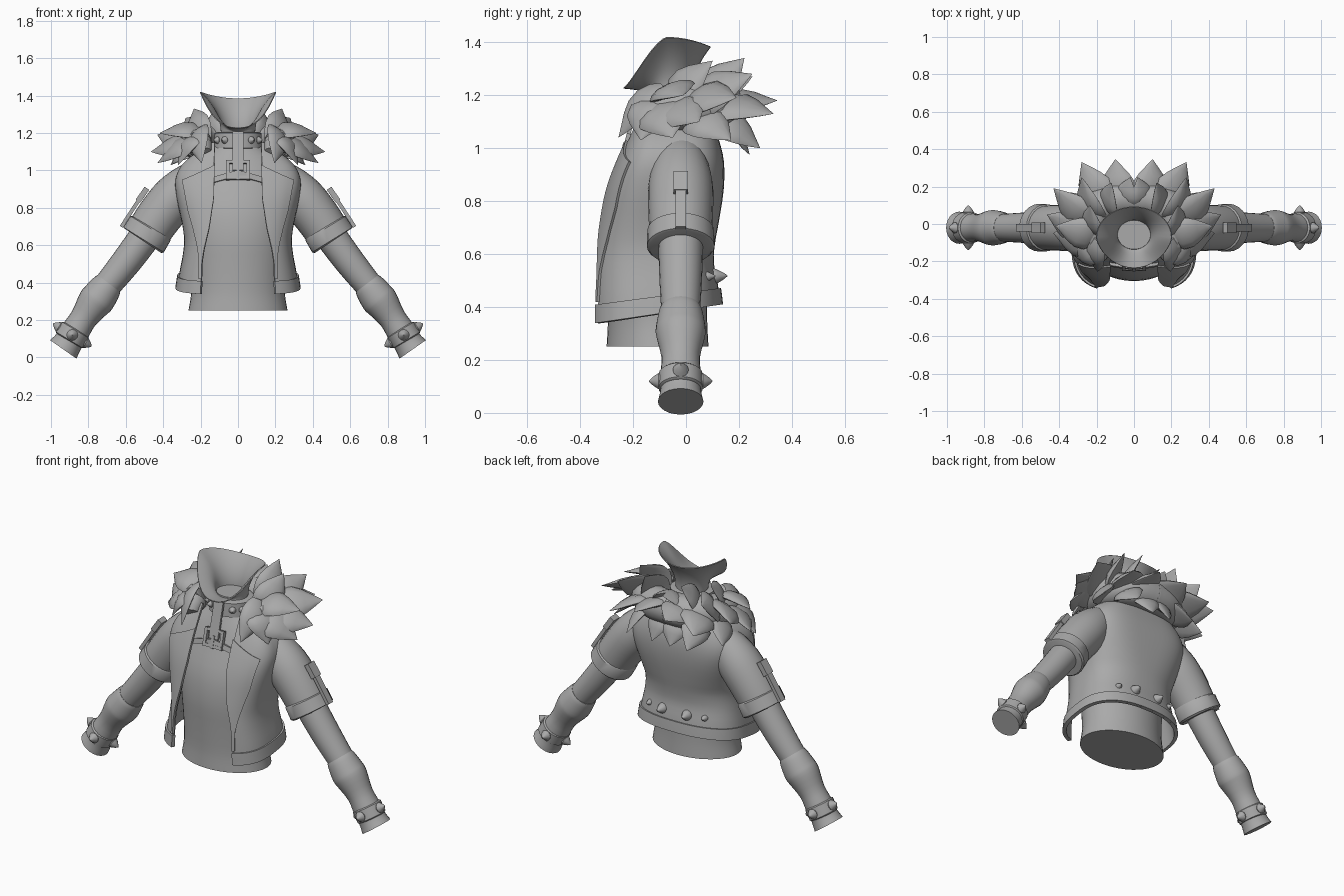
import bpy, bmesh
from math import sin, cos, pi, asin
from mathutils import Vector as V

cube = bpy.data.objects.get("Cube")
if cube:
    bpy.data.objects.remove(cube)

mat = bpy.data.materials.new("plain_grey")
mat.use_nodes = True
GREY = (0.4, 0.4, 0.4, 1)
mat.diffuse_color = GREY
mat.node_tree.nodes["Principled BSDF"].inputs["Base Color"].default_value = GREY
parts = []


def finish(name, bm, mirror=False, thick=0):
    bmesh.ops.recalc_face_normals(bm, faces=bm.faces)
    if thick:
        bmesh.ops.solidify(bm, geom=bm.faces[:], thickness=thick)
        bmesh.ops.recalc_face_normals(bm, faces=bm.faces)
    me = bpy.data.meshes.new(name)
    bm.to_mesh(me)
    bm.free()
    me.materials.append(mat)
    ob = bpy.data.objects.new(name, me)
    bpy.context.collection.objects.link(ob)
    if mirror:
        ob.modifiers.new("Mirror", 'MIRROR')
    parts.append(ob)


def loft(bm, rings, closed=True, caps=True):
    rows = [[bm.verts.new(p) for p in r] for r in rings]
    n = len(rows[0])
    for a, b in zip(rows, rows[1:]):
        for i in range(n if closed else n - 1):
            j = (i + 1) % n
            bm.faces.new((a[i], a[j], b[j], b[i]))
    if caps and closed:
        bm.faces.new(rows[0])
        bm.faces.new(rows[-1])


def smooth(keys, sub=3):
    """Catmull-Rom samples through rows of numbers."""
    k = [V(r) for r in keys]
    k = [2 * k[0] - k[1]] + k + [2 * k[-1] - k[-2]]
    out = []
    for a, b, c, d in zip(k, k[1:], k[2:], k[3:]):
        for s in range(sub):
            t = s / sub
            out.append(b + (c - a) * t / 2 + (a - 2.5 * b + 2 * c - d / 2) * t * t
                       + (1.5 * (b - c) + (d - a) / 2) * t ** 3)
    return out + [k[-2]]


def interp(keys, z):
    if z <= keys[0][0]:
        return keys[0][1:]
    for a, b in zip(keys, keys[1:]):
        if z <= b[0]:
            t = (z - a[0]) / (b[0] - a[0])
            return [p + (q - p) * t for p, q in zip(a[1:], b[1:])]
    return keys[-1][1:]


def tube(name, keys, sides=24, sub=3):
    """Mirrored round tube through (x, y, z, radius) keys."""
    s = smooth(keys, sub)
    pts = [V(k[:3]) for k in s]
    rings = []
    for i, p in enumerate(pts):
        d = (pts[min(i + 1, len(pts) - 1)] - pts[max(i - 1, 0)]).normalized()
        a = d.cross(V((0, 0, 1)) if abs(d.z) < .3 else V((0, 1, 0))).normalized()
        b = d.cross(a)
        rings.append([p + (a * cos(2 * pi * j / sides) + b * sin(2 * pi * j / sides)) * s[i][3]
                      for j in range(sides)])
    bm = bmesh.new()
    loft(bm, rings)
    finish(name, bm, True)


def beam(name, a, b, width, thick, normal, mirror=False):
    """Flat bar from a to b."""
    a, b = V(a), V(b)
    d = (b - a).normalized()
    side = d.cross(V(normal)).normalized()
    n = side.cross(d)
    bm = bmesh.new()
    loft(bm, [[p + side * u * width / 2 + n * v * thick / 2
               for u, v in ((-1, -1), (1, -1), (1, 1), (-1, 1))] for p in (a, b)])
    finish(name, bm, mirror)


def cone(name, base, direction, r, h):
    q = V((0, 0, 1)).rotation_difference(V(direction))
    bm = bmesh.new()
    loft(bm, [[V(base) + q @ V((k * r * cos(a * pi / 6), k * r * sin(a * pi / 6), t * h))
               for a in range(12)] for k, t in ((.9, -.2), (1, .1), (.75, .4), (.4, .75), (.04, 1))])
    finish(name, bm, True)


# Inner shirt: z, half width, front y, back y
shirt = [(.25, .265, -.30, .085), (.35, .25, -.295, .08), (.5, .255, -.30, .08), (.65, .27, -.305, .09),
         (.8, .29, -.285, .11), (.95, .28, -.23, .115), (1.05, .23, -.19, .1),
         (1.12, .14, -.16, .05), (1.17, .1, -.145, .03), (1.22, .088, -.135, .02)]
bm = bmesh.new()
loft(bm, [[(rx * sin(t), (f + b) / 2 - (b - f) / 2 * cos(t), z)
           for t in (i * pi / 20 for i in range(40))] for z, rx, f, b in smooth(shirt)])
finish("shirt", bm)

# Flared neck piece, peaked at both sides and dipping to a point at the front
bm = bmesh.new()
rings = []
for k in range(11):
    f = k / 10
    g = f ** 2
    ring = []
    for i in range(40):
        t = i * pi / 20
        s, c = abs(sin(t)), cos(t)
        x = .2 * sin(t)
        y = -.0725 + .1625 * (c if c > 0 else -abs(c) ** 1.3)
        z = 1.385 + .035 * s * s if c > 0 else 1.23 + .19 * s ** 2.6
        ring.append((.088 * sin(t) * (1 - g) + x * g, (-.0575 + .0775 * c) * (1 - g) + y * g,
                     1.21 * (1 - f) + z * f))
    rings.append(ring)
loft(bm, rings, caps=False)
finish("flared_neck", bm, thick=.005)

# Jacket: z, half width, front y, back y
jacket = smooth([(.375, .325, -.355, .13), (.46, .312, -.355, .12), (.55, .295, -.353, .105),
                 (.63, .288, -.345, .11), (.72, .30, -.328, .125), (.85, .328, -.296, .143),
                 (.95, .335, -.258, .143), (1.03, .30, -.222, .125), (1.1, .22, -.19, .1), (1.15, .16, -.17, .07)])
opening = [(.375, .2), (.53, .197), (.6, .185), (.7, .158), (.85, .133), (1.15, .125)]
MID = -.1


def tilt(y, z):
    return z + .147 * (y - MID) * max(0, min(1, (.8 - z) / .4))


def jacket_ring(z, off=0):
    rx, f, b = interp(jacket, z)
    rx, f, b = rx + off, f - off, b + off
    t0 = asin((interp(opening, z)[0] / rx) ** 1.5)
    back_power = 2.4 + 1.1 * max(0, min(1, (z - .65) / .25))
    ring = []
    for i in range(61):
        t = t0 + (2 * pi - 2 * t0) * i / 60
        c, s = cos(t), sin(t)
        e = 2 / 3 if c > 0 else 2 / back_power
        y = MID + ((f if c > 0 else b) - MID) * abs(c) ** e
        ring.append((rx * abs(s) ** e * (1 if s > 0 else -1), y, tilt(y, z)))
    return ring


bm = bmesh.new()
loft(bm, [jacket_ring(k[0]) for k in jacket], closed=False)
finish("jacket_body", bm, thick=.012)
bm = bmesh.new()
loft(bm, [jacket_ring(.375 + .011 * i, .01) for i in range(7)], closed=False)
finish("hem_band", bm, thick=.022)

# Lapels
seam = [(.45, .212), (.55, .21), (.62, .222), (.7, .243), (.78, .268), (.95, .3), (1.05, .27)]
bm = bmesh.new()
rows = []
for i in range(25):
    row = []
    for j in range(7):
        u = j / 6
        z = .45 + (.58 - .08 * u) * i / 24
        rx, f, b = interp(jacket, z)
        w = interp(opening, z)[0] - .003
        x = w + (interp(seam, z)[0] - w) * u
        y = MID + (f - .009 - MID) * (1 - (x / (rx + .009)) ** 3) ** (1 / 3)
        row.append((x, y, tilt(y, z)))
    rows.append(row)
loft(bm, rows, closed=False)
finish("lapel", bm, mirror=True, thick=.012)

# Sleeves, arms and gloves
AY = -.02
tube("sleeve", [(.16, AY, 1.0, .07), (.25, AY, .945, .1), (.335, AY, .86, .122),
                (.42, AY, .755, .122), (.5, AY, .64, .116)])
tube("sleeve_cuff", [(.464, AY, .697, .118), (.468, AY, .69, .126), (.505, AY, .63, .128), (.509, AY, .624, .119)], sub=1)
tube("arm", [(.42, AY, .755, .086), (.52, AY, .615, .084), (.61, AY, .495, .08), (.72, AY, .36, .072)])
tube("glove", [(.69, AY, .395, .076), (.705, AY, .375, .084), (.745, AY, .32, .094), (.77, AY, .29, .092),
               (.825, AY, .21, .073), (.87, AY, .14, .077), (.905, AY, .085, .077), (.934, AY, .043, .086)])
tube("wrist_band", [(.867, AY, .152, .076), (.87, AY, .147, .083), (.902, AY, .094, .084), (.905, AY, .089, .076)], sub=1)
for side, d in (("outer", (.86, 0, .51)), ("inner", (-.86, 0, -.51)), ("front", (0, -1, 0)), ("back", (0, 1, 0))):
    cone("wrist_stud_" + side, V((.886, AY, .12)) + V(d) * .08, d, .03, .04)

# Sleeve strap and its plate
out = V((.86, 0, .51))
beam("sleeve_strap", V((.37, AY, .835)) + out * .138, V((.505, AY, .628)) + out * .138, .04, .02, out, True)
beam("sleeve_plate", V((.37, AY, .835)) + out * .136, V((.415, AY, .765)) + out * .139, .056, .03, out, True)

# Neck band with studs, strap and buckle
bm = bmesh.new()
loft(bm, [[((.125 + o) * sin(t), -.06 - (.112 + o) * cos(t), z) for t in (i * pi / 16 for i in range(32))]
          for z, o in ((1.115, -.02), (1.12, .004), (1.2, 0), (1.205, -.02))])
finish("neck_band", bm)
for i, t in enumerate((.6, 1.05)):
    cone("neck_stud_%d" % i, (.125 * sin(t), -.06 - .112 * cos(t), 1.162), (sin(t), -cos(t), 0), .02, .026)
FRONT = (0, -1, .3)
beam("neck_strap", (0, -.178, 1.205), (0, -.23, 1.0), .06, .014, FRONT)
for z in (.96, 1.045):
    y = -.24 + (z - .955) * .3
    beam("buckle_bar", (-.062, y, z), (.062, y, z), .018, .022, FRONT)
beam("buckle_side", (.054, -.24, .95), (.054, -.213, 1.053), .018, .022, FRONT, True)
beam("buckle_tongue", (0, -.247, .95), (0, -.23, 1.02), .018, .014, FRONT)
beam("chest_strap", (.0, -.235, .985), (.16, -.21, .94), .03, .02, FRONT, True)

# Back studs
for x, r in ((.08, .032), (.18, .02)):
    cone("back_stud", (x, .105 - x * x * .9, .515), (x, 1, .05), r, r * 1.8)

# Fur collar: soft roll under layered pointed tufts
tube("fur_roll", [(.18, -.18, 1.09, .04), (.2, -.13, 1.13, .068), (.225, -.03, 1.15, .088),
                  (.19, .08, 1.15, .095), (.1, .13, 1.15, .095), (-.01, .14, 1.15, .095)], sides=16)
CORE = V((0, -.02, .98))


def tuft(name, base, tip, half):
    base, tip = V(base), V(tip)
    d = (tip - base).normalized()
    n = (base + tip) / 2 - CORE
    n = (n - d * n.dot(d)).normalized()
    side = d.cross(n)
    rings = []
    for t, w in ((0, .5), (.12, .8), (.3, 1), (.5, .96), (.68, .7), (.85, .34), (1, .01)):
        p = base.lerp(tip, t) + n * .14 * t * (1 - t) ** 1.5
        rings.append([p + side * w * half * cos(a * pi / 6)
                      + n * w * half * (.42 if a < 7 else .15) * sin(a * pi / 6) for a in range(12)])
    bm = bmesh.new()
    loft(bm, rings)
    finish(name, bm, mirror=True)


for i, (base, tip, half) in enumerate([
        ((.17, -.05, 1.15), (.235, .1, 1.33), .085), ((.1, .06, 1.15), (.12, .22, 1.34), .085),
        ((.03, .1, 1.15), (.02, .25, 1.27), .07), ((.17, .03, 1.14), (.28, .25, 1.28), .095),
        ((.06, .1, 1.12), (.1, .345, 1.18), .105), ((.13, .08, 1.12), (.28, .33, 1.13), .105),
        ((.19, .0, 1.14), (.43, .19, 1.19), .105), ((.2, -.05, 1.12), (.465, .05, 1.1), .105),
        ((.19, -.09, 1.14), (.43, -.05, 1.04), .105), ((.19, -.1, 1.17), (.32, -.17, 1.03), .095),
        ((.19, -.08, 1.23), (.195, -.255, 1.04), .068), ((.18, -.06, 1.18), (.42, -.01, 1.2), .09),
        ((.04, .1, 1.1), (.06, .24, .975), .08), ((.14, .08, 1.1), (.2, .28, 1.0), .085),
        ((.2, .02, 1.1), (.36, .17, 1.03), .085)]):
    tuft("fur_tuft_%d" % i, base, tip, half)

# Smooth shading with crisp edges
bpy.ops.object.select_all(action='DESELECT')
for ob in parts:
    ob.select_set(True)
bpy.context.view_layer.objects.active = parts[0]
bpy.ops.object.shade_smooth_by_angle(angle=.7)
